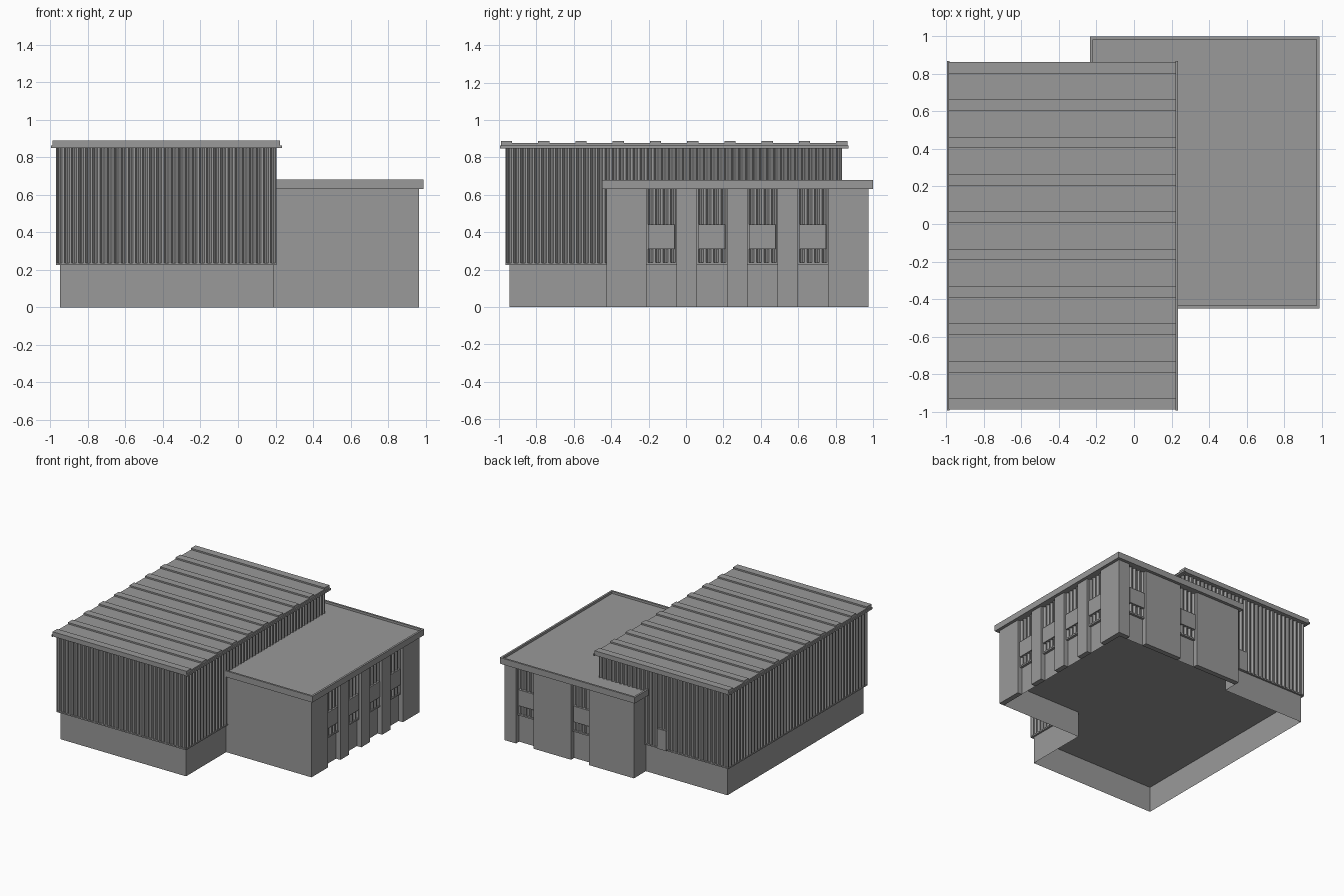
import bpy
import bmesh
from mathutils import Vector

cube = bpy.data.objects.get("Cube")
if cube:
    bpy.data.objects.remove(cube, do_unlink=True)

grey = bpy.data.materials.new("plain_grey")
grey.use_nodes = True
COLOUR = (0.32, 0.32, 0.32, 1)
grey.diffuse_color = COLOUR
grey.node_tree.nodes["Principled BSDF"].inputs["Base Color"].default_value = COLOUR


def finish(name, bm):
    mesh = bpy.data.meshes.new(name)
    bm.to_mesh(mesh)
    bm.free()
    mesh.materials.append(grey)
    obj = bpy.data.objects.new(name, mesh)
    bpy.context.collection.objects.link(obj)
    return obj


def add_box(bm, x, y, z):
    corners = [bm.verts.new((a, b, c)) for c in z for a, b in
               ((x[0], y[0]), (x[1], y[0]), (x[1], y[1]), (x[0], y[1]))]
    bm.faces.new(corners[3::-1])
    bm.faces.new(corners[4:])
    for i in range(4):
        j = (i + 1) % 4
        bm.faces.new((corners[i], corners[j], corners[j + 4], corners[i + 4]))


def boxes(name, *parts):
    bm = bmesh.new()
    for part in parts:
        add_box(bm, *part)
    return finish(name, bm)


def add_wall(bm, points, z):
    """Upright faces along an open line of plan points."""
    low = [bm.verts.new((p[0], p[1], z[0])) for p in points]
    high = [bm.verts.new((p[0], p[1], z[1])) for p in points]
    for i in range(len(points) - 1):
        bm.faces.new((low[i], low[i + 1], high[i + 1], high[i]))


def add_cladding(bm, start, end, z, depth=0.014, pitch=0.0375):
    """Corrugated sheet, outer side to the right of the travel direction."""
    start, end = Vector(start), Vector(end)
    length = (end - start).length
    along = (end - start).normalized()
    inward = Vector((-along.y, along.x))
    count = max(1, round(length / pitch))
    step = length / count
    points = [start]
    for i in range(count):
        for t, d in ((0.15, 0), (0.4, depth), (0.6, depth), (0.85, 0)):
            points.append(start + along * (i + t) * step + inward * d)
    points.append(end)
    add_wall(bm, points, z)


# Base walls, open underneath, with a raised floor
outline = [(-0.95, -0.945), (0.19, -0.945), (0.19, -0.425), (0.925, -0.425),
           (0.925, 0.935), (-0.21, 0.935), (-0.21, 0.82), (-0.95, 0.82)]
bm = bmesh.new()
add_wall(bm, outline + outline[:1], (0, 0.226))
finish("base_walls", bm)
bm = bmesh.new()
bm.faces.new([bm.verts.new((x, y, 0.212)) for x, y in reversed(outline)])
finish("floor", bm)

# Hall: core, sill and corrugated cladding on all sides
HX, HY = (-0.97, 0.205), (-0.965, 0.835)
boxes("hall_sill", (HX, HY, (0.225, 0.235)))
boxes("hall_core", ((-0.95, 0.185), (-0.945, 0.815), (0.23, 0.85)))
ring = [(HX[0], HY[0]), (HX[1], HY[0]), (HX[1], HY[1]), (HX[0], HY[1])]
bm = bmesh.new()
for i in range(4):
    add_cladding(bm, ring[i], ring[(i + 1) % 4], (0.235, 0.85))
finish("hall_cladding", bm)
boxes("back_door", ((-0.41, -0.33), (0.81, 0.842), (0.225, 0.39)))

# Hall roof: one stepped sheet profile carried across the hall
BACK, FRONT, RIB, PITCH = 0.863, -0.99, 0.06, 0.1992
profile = [(FRONT, 0.85)]
for i in range(10):
    y = FRONT + i * PITCH
    profile += [(y, 0.876), (y, 0.888), (y + RIB, 0.888), (y + RIB, 0.876)]
profile = profile[:1] + profile[2:-1] + [(BACK, 0.85)]
bm = bmesh.new()
ends = [[bm.verts.new((x, y, z)) for y, z in profile] for x in (-0.99, 0.225)]
bm.faces.new(ends[0])
bm.faces.new(ends[1][::-1])
for i in range(len(profile)):
    j = (i + 1) % len(profile)
    bm.faces.new((ends[0][i], ends[1][i], ends[1][j], ends[0][j]))
bmesh.ops.recalc_face_normals(bm, faces=bm.faces)
finish("hall_roof", bm)
boxes("eave_trims", *[(x, (-0.995, 0.87), (0.848, 0.863))
                      for x in ((-0.998, -0.985), (0.22, 0.235))])

# Annex: core, parapet and sunken flat roof
AX, AY = (-0.21, 0.965), (-0.425, 0.975)
boxes("annex_core", ((AX[0], 0.925), (AY[0], 0.935), (0.215, 0.64)))
PX, PY = (-0.235, 0.99), (-0.45, 1.0)
T = 0.016
boxes("annex_roof", (PX, PY, (0.63, 0.662)))
PZ = (0.66, 0.68)
boxes("parapet",
      (PX, (PY[0], PY[0] + T), PZ), (PX, (PY[1] - T, PY[1]), PZ),
      ((PX[0], PX[0] + T), (PY[0] + T, PY[1] - T), PZ),
      ((PX[1] - T, PX[1]), (PY[0] + T, PY[1] - T), PZ))


def facing(side, span, depth, z):
    """Box set into the side or back wall, depth measured inward."""
    face = AX[1] if side == "side" else AY[1]
    across = (face - depth[1], face - depth[0])
    return (across, span, z) if side == "side" else (span, across, z)


# Annex bays: piers between them, then sill, cladding and panel in each
W = 0.16
bays = {"side": [-0.21, 0.06, 0.33, 0.60], "back": [0.20, 0.70]}
limits = {"side": AY, "back": AX}
piers, sills, panels = [], [], []
cladding = bmesh.new()
for side, starts in bays.items():
    edges = [limits[side][0]]
    for a in starts:
        b = a + W
        edges += [a, b]
        sills.append(facing(side, (a, b), (0.02, 0.042), (0.225, 0.237)))
        panels.append(facing(side, (a + 0.006, b - 0.012), (0.012, 0.04), (0.31, 0.44)))
        depth = 0.022
        if side == "side":
            line = (AX[1] - depth, a), (AX[1] - depth, b)
        else:
            line = (b, AY[1] - depth), (a, AY[1] - depth)
        add_cladding(cladding, *line, (0.235, 0.635))
    edges.append(limits[side][1])
    for a, b in zip(edges[::2], edges[1::2]):
        piers.append(facing(side, (a, b), (0, 0.042), (0, 0.635)))
finish("bay_cladding", cladding)
boxes("annex_piers", *piers)
boxes("bay_sills", *sills)
boxes("bay_panels", *panels)
